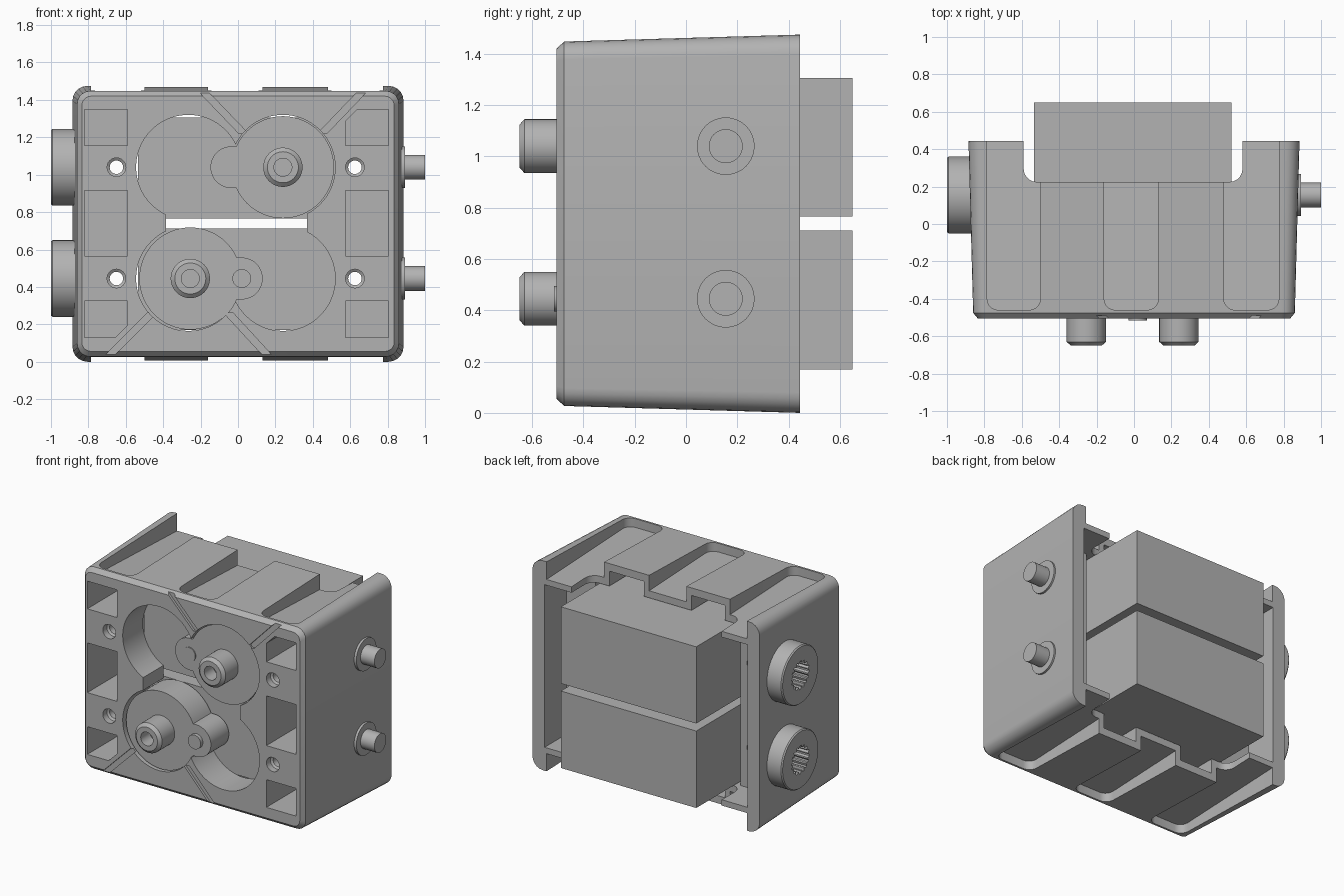
import bpy, bmesh, math

if "Cube" in bpy.data.objects:
    bpy.data.objects.remove(bpy.data.objects["Cube"])

grey = bpy.data.materials.new("plain_grey")
grey.use_nodes = True
grey.diffuse_color = (0.45, 0.45, 0.45, 1)
grey.node_tree.nodes["Principled BSDF"].inputs["Base Color"].default_value = grey.diffuse_color


def place(axis, u, v, t):
    return {"x": (t, u, v), "y": (u, t, v), "z": (u, v, t)}[axis]


def loft(name, axis, sections):
    """Skin equal-length 2D loops placed at distances along an axis, capped at both ends."""
    bm = bmesh.new()
    rings = [[bm.verts.new(place(axis, u, v, t)) for u, v in loop] for t, loop in sections]
    n = len(rings[0])
    for a, b in zip(rings, rings[1:]):
        for i in range(n):
            j = (i + 1) % n
            bm.faces.new((a[i], a[j], b[j], b[i]))
    bm.faces.new(rings[0])
    bm.faces.new(rings[-1])
    bmesh.ops.recalc_face_normals(bm, faces=bm.faces)
    mesh = bpy.data.meshes.new(name)
    bm.to_mesh(mesh)
    bm.free()
    mesh.materials.append(grey)
    ob = bpy.data.objects.new(name, mesh)
    bpy.context.collection.objects.link(ob)
    return ob


def prism(name, axis, loop, a, b):
    return loft(name, axis, [(a, loop), (b, loop)])


def rect(u0, u1, v0, v1):
    return [(u0, v0), (u1, v0), (u1, v1), (u0, v1)]


def rounded(u0, u1, v0, v1, r, steps=5):
    loop = []
    corners = [(u1 - r, v1 - r), (u0 + r, v1 - r), (u0 + r, v0 + r), (u1 - r, v0 + r)]
    for k, (u, v) in enumerate(corners):
        for i in range(steps + 1):
            a = math.pi / 2 * (k + i / steps)
            loop.append((u + r * math.cos(a), v + r * math.sin(a)))
    return loop


def circle(u, v, r, n=48):
    return [(u + r * math.cos(2 * math.pi * i / n), v + r * math.sin(2 * math.pi * i / n))
            for i in range(n)]


def turned(name, axis, u, v, profile, n=48):
    return loft(name, axis, [(t, circle(u, v, r, n)) for t, r in profile])


def boolean(ob, tool, operation="DIFFERENCE"):
    mod = ob.modifiers.new("bool", "BOOLEAN")
    mod.operation, mod.solver, mod.object = operation, "EXACT", tool
    bpy.context.view_layer.objects.active = ob
    bpy.ops.object.modifier_apply(modifier=mod.name)
    bpy.data.objects.remove(tool)


def smooth(ob):
    bpy.ops.object.select_all(action="DESELECT")
    ob.select_set(True)
    bpy.context.view_layer.objects.active = ob
    bpy.ops.object.shade_smooth_by_angle(angle=math.radians(28))


MID = 0.7375                  # mirror height of the housing
ROWS = (0.445, 1.04)          # heights of the two motors
HUBS = (-0.255, 0.24)         # hub position across each row

# Housing: drafted box with rounded corners and a chamfered front rim
housing = loft("housing", "y", [
    (-0.505, rounded(-0.835, 0.835, 0.055, 1.42, 0.05)),
    (-0.475, rounded(-0.86, 0.86, 0.027, 1.448, 0.07)),
    (0.445, rounded(-0.885, 0.885, 0, 1.475, 0.08))])

# Rear cavity, hollow under the raised pads
boolean(housing, prism("cut", "y", rect(-0.565, 0.565, 0.165, 1.31), -0.28, 0.6))
for x0, x1 in ((-0.46, -0.2), (0.17, 0.44)):
    boolean(housing, prism("cut", "y", rect(x0, x1, 0.06, 1.415), -0.28, 0.6))
boolean(housing, prism("cut", "y", rect(-0.79, 0.79, 0.165, 1.31), 0.2, 0.6))
boolean(housing, prism("cut", "z", rounded(-0.59, 0.58, 0.225, 0.9, 0.07), -0.2, 1.7))

# Sloped channels on top and bottom, leaving pads between them
for x0, x1 in ((-0.785, -0.5), (-0.16, 0.13), (0.48, 0.775)):
    for top in (True, False):
        cut = prism("cut", "z", rounded(x0, x1, -0.46, 0.9, 0.06), 1.36, 1.7)
        for v in cut.data.vertices:
            if v.co.z < 1.5:
                v.co.z += 0.04 * (0.22 - v.co.y)
        if not top:
            for v in cut.data.vertices:
                v.co.z = 2 * MID - v.co.z
            cut.data.flip_normals()
        boolean(housing, cut)

# Front opening shaped by the two motor outlines
boolean(housing, prism("cut", "y", rect(-0.385, 0.37, 0.45, 1.04), -0.6, -0.2))
for z in ROWS:
    for x in HUBS:
        boolean(housing, turned("cut", "y", x - (0.01 if x < 0 else 0), z,
                                [(-0.6, 0.28), (-0.2, 0.28)], 64))

# Deep side pockets, two with a clipped corner
for x0, x1 in ((-0.82, -0.59), (0.575, 0.805)):
    for z0, z1 in ((0.13, 0.325), (0.565, 0.915), (1.155, 1.35)):
        loop = rect(x0, x1, z0, z1)
        if x0 > 0 and z0 > 1:
            loop[3:] = [(x0 + 0.065, z1), (x0, z1 - 0.065)]
        if x0 < 0 and z1 < 0.4:
            loop[1:2] = [(x1 - 0.065, z0), (x1, z0 + 0.065)]
        boolean(housing, prism("cut", "y", loop, -0.6, 0.05))

# Screw holes with countersinks
for x in (-0.65, 0.625):
    for z in ROWS:
        boolean(housing, turned("cut", "y", x, z,
                                [(-0.6, 0.05), (-0.46, 0.05), (-0.45, 0.036), (0.6, 0.036)], 24))

# Shallow diagonal grooves on the front
for x, z, ex, ez in ((0.45, 1.22, 0.68, 1.46), (0.03, 1.22, -0.2, 1.46),
                     (-0.46, 0.26, -0.71, 0.01), (-0.05, 0.26, 0.18, 0.01)):
    w = 0.025
    boolean(housing, prism("cut", "y", [(x - w, z), (x + w, z), (ex + w, ez), (ex - w, ez)],
                           -0.6, -0.488))
smooth(housing)

# Motors: body, hub with side lobe, pin and bored collar
for label, z, x, lobe, z0, z1, pin in (("lower", ROWS[0], HUBS[0], 0.02, 0.17, 0.712, -0.515),
                                       ("upper", ROWS[1], HUBS[1], -0.035, 0.765, 1.305, -0.497)):
    prism(label + "_motor_body", "y", rect(-0.535, 0.52, z0, z1), -0.28, 0.65)
    hub = turned(label + "_motor_hub", "y", x, z, [(-0.29, 0.273), (-0.49, 0.273)], 64)
    boolean(hub, turned("add", "y", lobe, z, [(-0.29, 0.112), (-0.49, 0.112)]), "UNION")
    neck = rect(min(x, lobe), max(x, lobe), z - 0.112, z + 0.112)
    boolean(hub, prism("add", "y", neck, -0.29, -0.49), "UNION")
    smooth(hub)
    smooth(turned(label + "_pin", "y", lobe, z, [(-0.4, 0.05), (pin, 0.05)], 32))
    collar = turned(label + "_collar", "y", x, z,
                    [(-0.45, 0.105), (-0.63, 0.105), (-0.65, 0.083)])
    boolean(collar, turned("cut", "y", x, z, [(-0.55, 0.048), (-0.8, 0.048)], 32))
    smooth(collar)

    # Output shaft on one side, splined socket wheel on the other
    shaft = turned(label + "_output_shaft", "x", 0.155, z,
                   [(0.8, 0.112), (0.892, 0.112), (0.892, 0.066), (1.0, 0.066)])
    smooth(shaft)
    wheel = turned(label + "_socket_wheel", "x", 0.155, z,
                   [(-0.84, 0.205), (-0.992, 0.205), (-1.0, 0.198)], 64)
    teeth = []
    for i in range(64):
        r = 0.1 if i % 4 < 2 else 0.084
        a = 2 * math.pi * i / 64
        teeth.append((0.155 + r * math.cos(a), z + r * math.sin(a)))
    boolean(wheel, prism("cut", "x", teeth, -1.1, -0.89))
    smooth(wheel)
